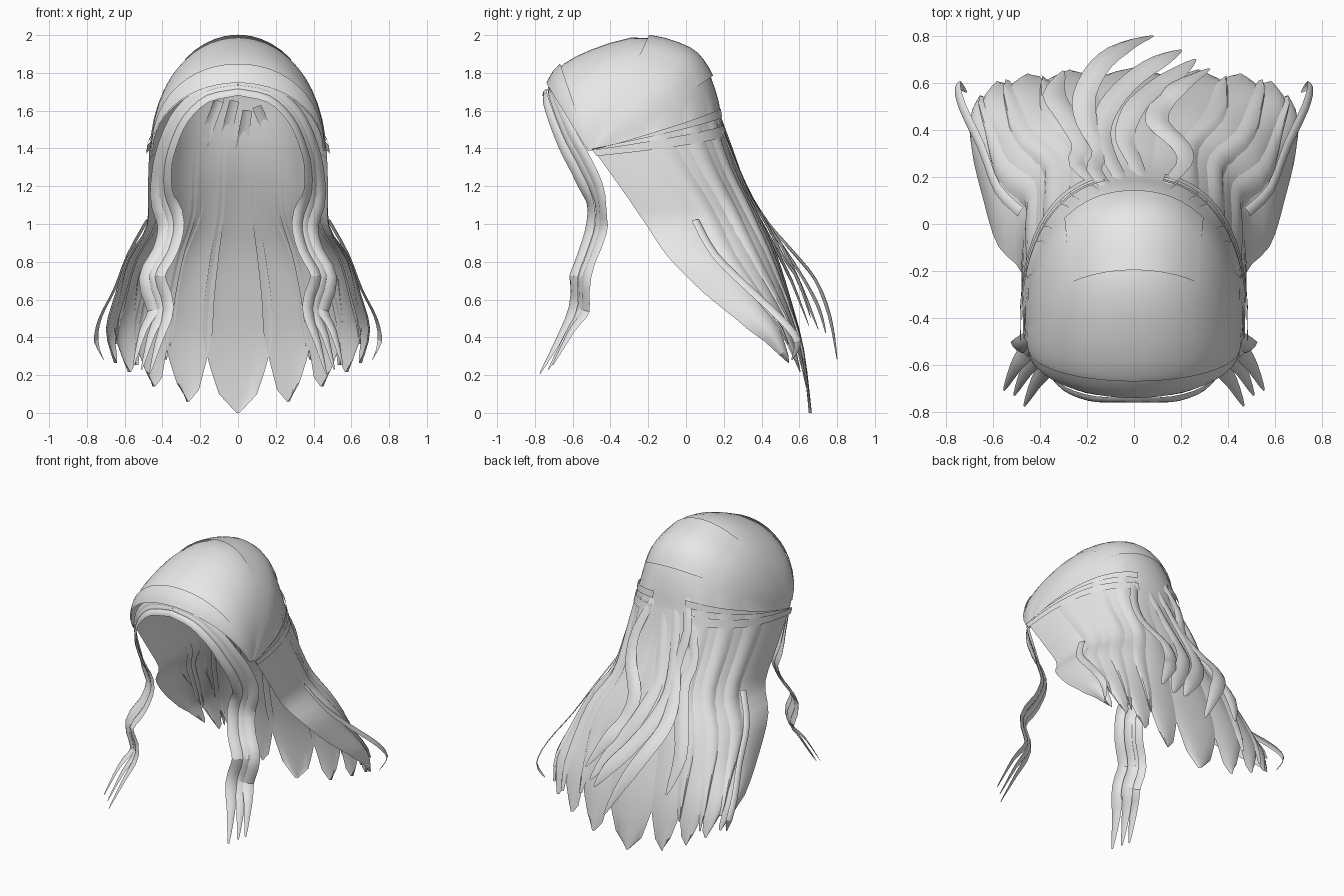
import bpy
import math
from mathutils import Vector

cube = bpy.data.objects.get("Cube")
if cube:
    bpy.data.objects.remove(cube)

hair = bpy.data.materials.new("hair grey")
hair.use_nodes = True
hair.diffuse_color = (0.8, 0.8, 0.8, 1)
hair.node_tree.nodes["Principled BSDF"].inputs["Base Color"].default_value = (0.8, 0.8, 0.8, 1)


def spline(pts, t):
    """Smooth curve through tuples of any length, t counted in points."""
    i = min(int(t), len(pts) - 2)
    f = t - i
    a, b, c, d = (pts[min(max(i + k, 0), len(pts) - 1)] for k in (-1, 0, 1, 2))
    return [q + 0.5 * f * (r - p + f * (2 * p - 5 * q + 4 * r - s + f * (3 * (q - r) + s - p)))
            for p, q, r, s in zip(a, b, c, d)]


def grid_object(name, rows):
    """Sheet mesh from equal rows of points."""
    n = len(rows[0])
    verts = [p for row in rows for p in row]
    faces = [(i * n + j, i * n + j + 1, (i + 1) * n + j + 1, (i + 1) * n + j)
             for i in range(len(rows) - 1) for j in range(n - 1)]
    mesh = bpy.data.meshes.new(name)
    mesh.from_pydata(verts, [], faces)
    mesh.materials.append(hair)
    obj = bpy.data.objects.new(name, mesh)
    bpy.context.collection.objects.link(obj)
    bpy.ops.object.select_all(action="DESELECT")
    obj.select_set(True)
    bpy.context.view_layer.objects.active = obj
    bpy.ops.object.shade_smooth_by_angle(angle=math.radians(25))
    return obj


# Arches of the hair mass: half width, side y, side z, middle y, middle z, squareness, sag
ARCHES = [
    (.45, -.52, 1.39, -.73, 1.74, 1, 0),
    (.455, -.51, 1.39, -.67, 1.83, .95, 0),
    (.46, -.50, 1.39, -.51, 1.92, .95, 0),
    (.46, -.49, 1.39, -.25, 1.99, .98, 0),
    (.465, -.49, 1.39, 0, 1.93, .95, 0),
    (.465, -.48, 1.385, .11, 1.82, .9, 0),
    (.465, -.48, 1.385, .17, 1.66, .85, .1),
    (.47, -.48, 1.38, .2, 1.5, .8, .3),
    (.475, -.33, 1.17, .26, 1.3, .74, .7),
    (.48, -.2, .98, .36, 1.08, .7, 1),
    (.58, -.09, .82, .46, .85, .65, 1),
    (.64, .1, .63, .54, .6, .6, 1),
    (.69, .33, .44, .61, .33, .6, 1),
    (.65, .47, .27, .65, 0, .6, 1),
]
END = len(ARCHES) - 1


def surface(s, r, lift=0):
    """Point on the hair mass: s runs right to left, r from hairline to tips."""
    w, yf, zf, yb, zb, p, sag = spline(ARCHES, r)
    s = max(-1, min(1, s))
    a = math.pi / 2 * (1 - abs(s) ** 1.3)
    c, q = max(0, math.cos(a)), max(0, math.sin(a)) ** p
    x = math.copysign(w * c ** p, s)
    fz = q * (1 - sag) + (1 - c) * sag
    pt = Vector((x, yf + (yb - yf) * q, zf + (zb - zf) * fz))
    centre = Vector((0, -.25 + max(0, r - 7) * .11, min(pt.z, 1.4)))
    return pt + (pt - centre).normalized() * lift


def patch(name, s0, s1, r0, r1, ns, nr, lift=0, bulge=0, taper=0, wave=0, ramp=0):
    """Strip of the hair mass, optionally raised, domed, waved and pointed."""
    mid, half = (s0 + s1) / 2, (s1 - s0) / 2
    rows = []
    for i in range(nr + 1):
        r = r0 + (r1 - r0) * i / nr
        k = min(1, (r1 - r) / taper) ** .6 if taper else 1
        grow = min(1, (r - r0) / ramp) if ramp else 1
        m = mid + wave * math.sin(r * 2)
        row = []
        for j in range(ns + 1):
            t = 2 * j / ns - 1
            row.append(surface(m + half * max(k, .02) * t, r,
                               grow * (lift + bulge * (1 - t * t))))
        rows.append(row)
    return grid_object(name, rows)


def ribbon(name, pts, width, normal, offset=0, start=1, tip=.2, dome=.3):
    """Free lock along a path with a domed section and a pointed end."""
    n = (len(pts) - 1) * 3
    normal = Vector(normal).normalized()
    rows = []
    for i in range(n + 1):
        t = i / 3
        p = Vector(spline(pts, t))
        tan = (Vector(spline(pts, min(t + .1, len(pts) - 1)))
               - Vector(spline(pts, max(t - .1, 0)))).normalized()
        side = normal.cross(tan).normalized()
        out = tan.cross(side)
        f = i / n
        grow = start + (1 - start) * min(1, f * 2)
        w = width / 2 * grow * max(.05, min(1, (1 - f) / tip)) ** .7
        p += side * offset * grow
        rows.append([p - side * w * u + out * w * dome * (1 - u * u) for u in (-1, -.5, 0, .5, 1)])
    return grid_object(name, rows)


def mirrored(pts, m):
    return [(p[0] * m, p[1], p[2]) for p in pts]


# Cap over the skull
patch("hair_cap", -1, 1, 0, 7.3, 28, 18)

# Raised hairline roll and crown section
patch("hairline_roll", -.96, .96, 0, 1.1, 24, 3, lift=.004, bulge=.008)
patch("crown_section", -.5, .5, 3.2, 5.3, 12, 7, lift=.003, bulge=.012)

# Long locks that make up the sides and back
COUNT = 9
for i in range(COUNT):
    s = -1 + (2 * i + 1) / COUNT
    patch(f"back_lock_{i + 1}", s - .135, s + .135, 6.9, END, 6, 18,
          bulge=.016, taper=1.2, ramp=3)

for m, side in ((1, "left"), (-1, "right")):
    # Thinner locks lying on top of the back
    for k, (s, tip) in enumerate(((.34, 12.3), (.55, 12.6), (.76, 12.3))):
        s *= m
        patch(f"{side}_over_lock_{k + 1}", s - .07, s + .07, 5.6, tip, 4, 18,
              lift=.008, bulge=.018, taper=2, wave=.02 * m, ramp=3)

    # Tied-back bands along the side of the head
    for k, r in enumerate((6.3, 6.85)):
        a, b = sorted((.2 * m, m))
        patch(f"{side}_band_{k + 1}", a, b, r, r + .3, 14, 2, lift=.016)

    # Wavy face-framing locks
    face = [(0, -.735, 1.725), (.17, -.725, 1.69), (.295, -.685, 1.58), (.365, -.625, 1.44),
            (.40, -.55, 1.3), (.40, -.485, 1.15), (.355, -.47, 1), (.385, -.51, .86),
            (.455, -.56, .72), (.41, -.565, .55), (.46, -.64, .38), (.51, -.74, .2)]
    for k, off in enumerate((-.055, 0, .055)):
        path = [(x, y + .012 * (k == 1), z + .03 * k * (z < .5)) for x, y, z in face]
        ribbon(f"{side}_face_lock_{k + 1}", mirrored(path, m), .072, (.6 * m, -.7, .3),
               offset=off * m, start=.55, tip=.14)

    # Loose side wisp
    wisp = [(.48, .05, 1.02), (.58, .15, .84), (.65, .33, .66), (.73, .5, .5),
            (.75, .59, .38), (.71, .56, .28)]
    ribbon(f"{side}_wisp", mirrored(wisp, m), .045, (.8 * m, .4, .3))

# Wavy gathered locks falling down the middle of the back
TAILS = [
    [(-.08, .12, 1.72), (-.17, .23, 1.42), (-.14, .31, 1.2), (-.2, .43, 1), (-.21, .55, .86),
     (-.14, .68, .7), (-.03, .76, .5), (.08, .8, .28)],
    [(-.02, .14, 1.65), (-.1, .27, 1.3), (-.14, .39, 1.05), (-.1, .51, .87), (0, .62, .7),
     (.12, .7, .55), (.2, .74, .42)],
    [(.05, .15, 1.6), (0, .27, 1.3), (-.04, .37, 1.08), (0, .49, .9), (.08, .57, .74),
     (.18, .64, .58), (.26, .7, .44)],
    [(.1, .14, 1.62), (.21, .25, 1.34), (.2, .33, 1.15), (.1, .43, .98), (.12, .51, .82),
     (.2, .59, .7), (.32, .66, .5)],
    [(-.1, .13, 1.65), (-.24, .25, 1.27), (-.22, .34, 1.1), (-.28, .45, .9), (-.34, .55, .7),
     (-.3, .65, .46)],
]
for i, path in enumerate(TAILS):
    ribbon(f"tail_lock_{i + 1}", path, .1, (0, .8, .5), start=.5)
